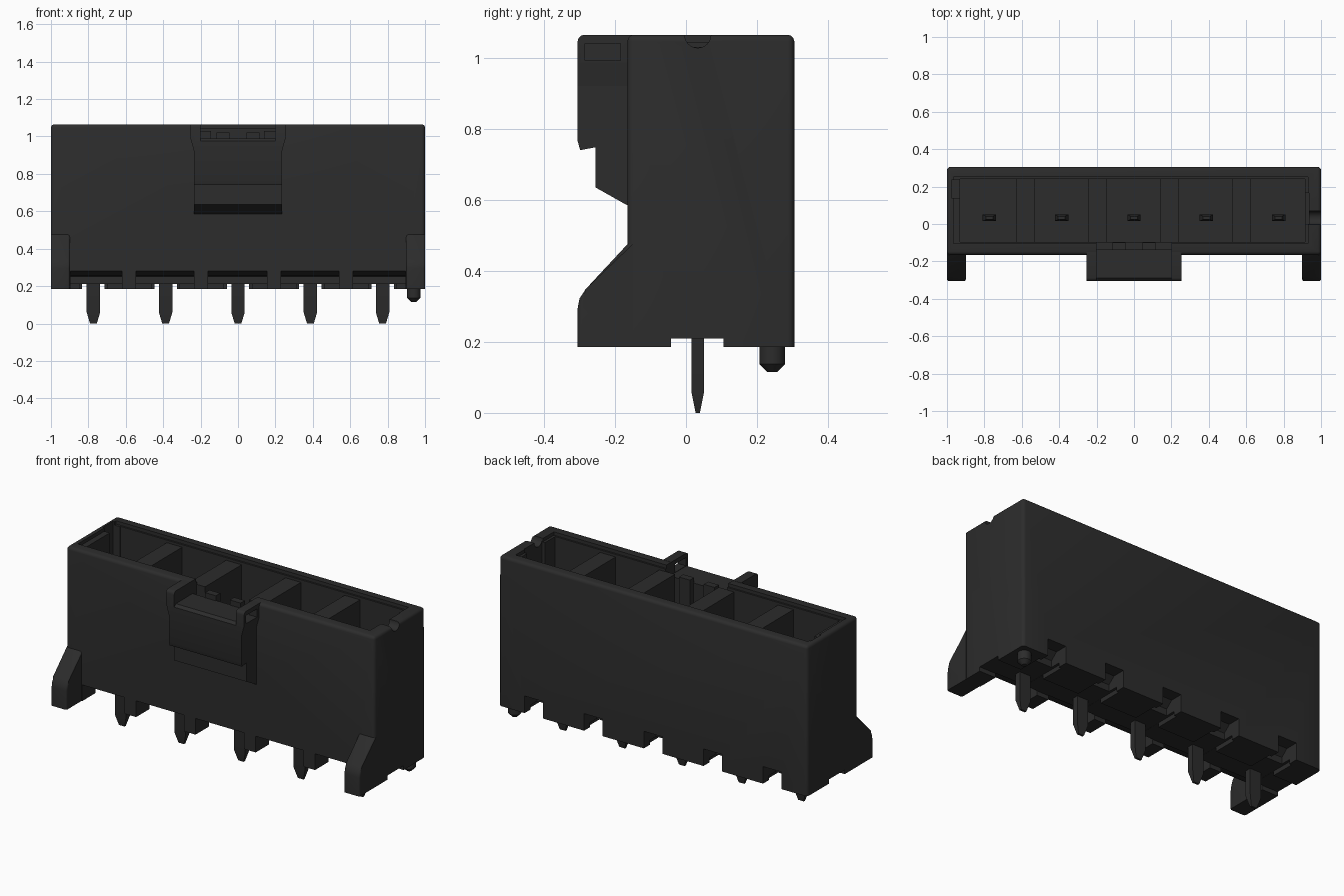
import bpy, bmesh, math
from mathutils import Vector

if "Cube" in bpy.data.objects:
    bpy.data.objects.remove(bpy.data.objects["Cube"], do_unlink=True)

black = bpy.data.materials.new("black_plastic")
black.use_nodes = True
black.diffuse_color = (0.025, 0.025, 0.025, 1)
black.node_tree.nodes["Principled BSDF"].inputs["Base Color"].default_value = (0.025, 0.025, 0.025, 1)


def finish(name, bm):
    bmesh.ops.recalc_face_normals(bm, faces=bm.faces[:])
    mesh = bpy.data.meshes.new(name)
    bm.to_mesh(mesh)
    bm.free()
    mesh.materials.append(black)
    ob = bpy.data.objects.new(name, mesh)
    bpy.context.collection.objects.link(ob)
    return ob


def bevel(bm, width, rule, segments=3):
    """Round the edges whose midpoint and direction satisfy the rule."""
    edges = []
    for e in bm.edges:
        a, b = e.verts[0].co, e.verts[1].co
        if rule((a + b) / 2, (b - a).normalized()):
            edges.append(e)
    bmesh.ops.bevel(bm, geom=edges, offset=width, segments=segments,
                    profile=0.5, affect='EDGES', clamp_overlap=True)


def prism(name, points, axis, lo, hi, width=0, rule=None):
    """Extrude a 2D profile along x (points are y,z) or y (points are x,z)."""
    bm = bmesh.new()
    place = (lambda p, t: (t, p[0], p[1])) if axis == 'x' else (lambda p, t: (p[0], t, p[1]))
    a = [bm.verts.new(place(p, lo)) for p in points]
    b = [bm.verts.new(place(p, hi)) for p in points]
    bm.faces.new(a)
    bm.faces.new(b)
    for i in range(len(a)):
        j = (i + 1) % len(a)
        bm.faces.new((a[i], a[j], b[j], b[i]))
    if rule:
        bevel(bm, width, rule)
    return finish(name, bm)


def box(name, x0, x1, y0, y1, z0, z1, width=0, rule=None):
    return prism(name, [(y0, z0), (y1, z0), (y1, z1), (y0, z1)], 'x', x0, x1, width, rule)


def loft(name, x, y, sections):
    """Stack rectangles given as (z, half_x, half_y)."""
    bm = bmesh.new()
    rings = [[bm.verts.new((x + sx * hx, y + sy * hy, z))
              for sx, sy in ((-1, -1), (1, -1), (1, 1), (-1, 1))] for z, hx, hy in sections]
    bm.faces.new(rings[0])
    bm.faces.new(rings[-1])
    for r, s in zip(rings, rings[1:]):
        for i in range(4):
            j = (i + 1) % 4
            bm.faces.new((r[i], r[j], s[j], s[i]))
    return finish(name, bm)


def cylinder(name, radius, depth, centre, along_x=False):
    bpy.ops.mesh.primitive_cylinder_add(vertices=32, radius=radius, depth=depth, location=centre,
                                        rotation=(0, math.pi / 2 if along_x else 0, 0))
    ob = bpy.context.object
    ob.name = name
    ob.data.materials.append(black)
    return ob


def cut(target, cutter):
    cutter.hide_render = True
    mod = target.modifiers.new("cut", 'BOOLEAN')
    mod.operation, mod.solver, mod.object = 'DIFFERENCE', 'EXACT', cutter
    bpy.context.view_layer.objects.active = target
    bpy.ops.object.modifier_apply(modifier=mod.name)
    bpy.data.objects.remove(cutter, do_unlink=True)


PINS = [-0.773, -0.387, 0.0, 0.387, 0.773]
PIN_Y = 0.033
BASE, TOP = 0.185, 1.065

# Housing shell with rounded sides and rim
housing = box("housing", -1, 1, -0.165, 0.305, BASE, TOP, 0.018,
              lambda m, d: abs(d.z) > 0.9 or m.z > 1.06)

# Main cavity, with a slightly wider shallow step at the rim
cut(housing, box("cavity", -0.93, 0.915, -0.095, 0.24, 0.30, 1.2))
cut(housing, box("rim_step", -0.965, 0.93, -0.105, 0.25, 1.045, 1.2))
cut(housing, box("left_key", -0.975, -0.90, 0.14, 0.235, 0.80, 1.2))
cut(housing, box("right_key", 0.90, 0.935, 0.0, 0.165, 0.80, 1.2))
cut(housing, cylinder("rim_notch", 0.037, 0.2, (1.0, PIN_Y, TOP), True))

# Opening in the front wall behind the latch
cut(housing, box("latch_opening", -0.20, 0.20, -0.20, -0.08, 0.65, 1.2))

# Pockets along the lower front edge, with sloping roofs
POCKET = [(-0.2, 0.1), (-0.04, 0.1), (-0.04, 0.25), (-0.10, 0.255), (-0.165, 0.28), (-0.2, 0.294)]
for x0, x1 in ((-0.895, -0.62), (-0.545, -0.235), (-0.16, 0.155), (0.23, 0.54), (0.615, 0.895)):
    cut(housing, prism("front_pocket", POCKET, 'x', x0, x1))

# Shallow channel under the row of pins, slots and rear notches
cut(housing, box("pin_channel", -1.2, 1.2, -0.042, 0.105, 0.1, 0.21))
for x in PINS:
    cut(housing, box("pin_slot", x - 0.075, x + 0.075, -0.12, 0.25, 0.1, 0.211))
    cut(housing, prism("rear_notch", [(0.19, 0.1), (0.4, 0.1), (0.4, 0.285), (0.23, 0.285), (0.19, 0.25)],
                       'x', x - 0.06, x + 0.06))

# Dividers between the contact cells
for i, x in enumerate((-0.58, -0.195, 0.19, 0.573)):
    box(f"divider_{i + 1}", x - 0.05, x + 0.05, -0.098, 0.243, 0.29, 1.03)

# Contact pins, tapered at both ends
for i, x in enumerate(PINS):
    loft(f"contact_pin_{i + 1}", x, PIN_Y,
         [(0, 0.018, 0.006), (0.06, 0.036, 0.018), (0.82, 0.036, 0.018), (0.87, 0.018, 0.008)])

# Latch plate with stepped underside
LATCH = [(-0.135, 0.60), (-0.166, 0.585), (-0.255, 0.635), (-0.255, 0.748), (-0.298, 0.74),
         (-0.305, 0.765), (-0.305, 0.975), (-0.29, 0.99), (-0.135, 0.99)]
prism("latch_plate", LATCH, 'x', -0.235, 0.235)

# Latch ears flaring outward near the rim
EAR = [(0.20, 0.90), (0.235, 0.90), (0.235, 0.92), (0.253, 0.985), (0.253, TOP), (0.20, TOP)]
for side, label in ((-1, "right"), (1, "left")):
    ear = prism(f"latch_ear_{label}", [(side * x, z) for x, z in EAR], 'y', -0.305, -0.15, 0.018,
                lambda m, d: m.y < -0.3 and m.z > 1.06)
    if side == 1:
        cut(ear, box("ear_window", 0.1, 0.4, -0.285, -0.185, 0.992, 1.04))

# Ribs on the inner side of the latch
for i, x in enumerate((-0.08, 0.08)):
    box(f"latch_rib_{i + 1}", x - 0.035, x + 0.035, -0.14, -0.10, 0.64, 1.02)

# Front support feet with a rounded shoulder
FOOT = [(-0.15, BASE), (-0.305, BASE), (-0.305, 0.295), (-0.30, 0.322), (-0.283, 0.348),
        (-0.165, 0.475), (-0.15, 0.475)]
for side, label in ((-1, "right"), (1, "left")):
    xs = sorted((side * 0.899, side * 1.0))
    prism(f"foot_{label}", FOOT, 'x', *xs, 0.015,
          lambda m, d: abs(d.x) < 0.1 and m.y < -0.2 and m.z > BASE + 0.01)

# Locating peg under the rear corner
peg = cylinder("locating_peg", 0.036, 0.12, (0.94, 0.243, 0.175))
bm = bmesh.new()
bm.from_mesh(peg.data)
bevel(bm, 0.022, lambda m, d: m.z < -0.05, 1)
bm.to_mesh(peg.data)
bm.free()

# Smooth shading on rounded parts, sharp edges kept
for ob in bpy.context.scene.objects:
    if ob.type == 'MESH':
        bpy.ops.object.select_all(action='DESELECT')
        ob.select_set(True)
        bpy.context.view_layer.objects.active = ob
        bpy.ops.object.shade_smooth_by_angle(angle=math.radians(32))
